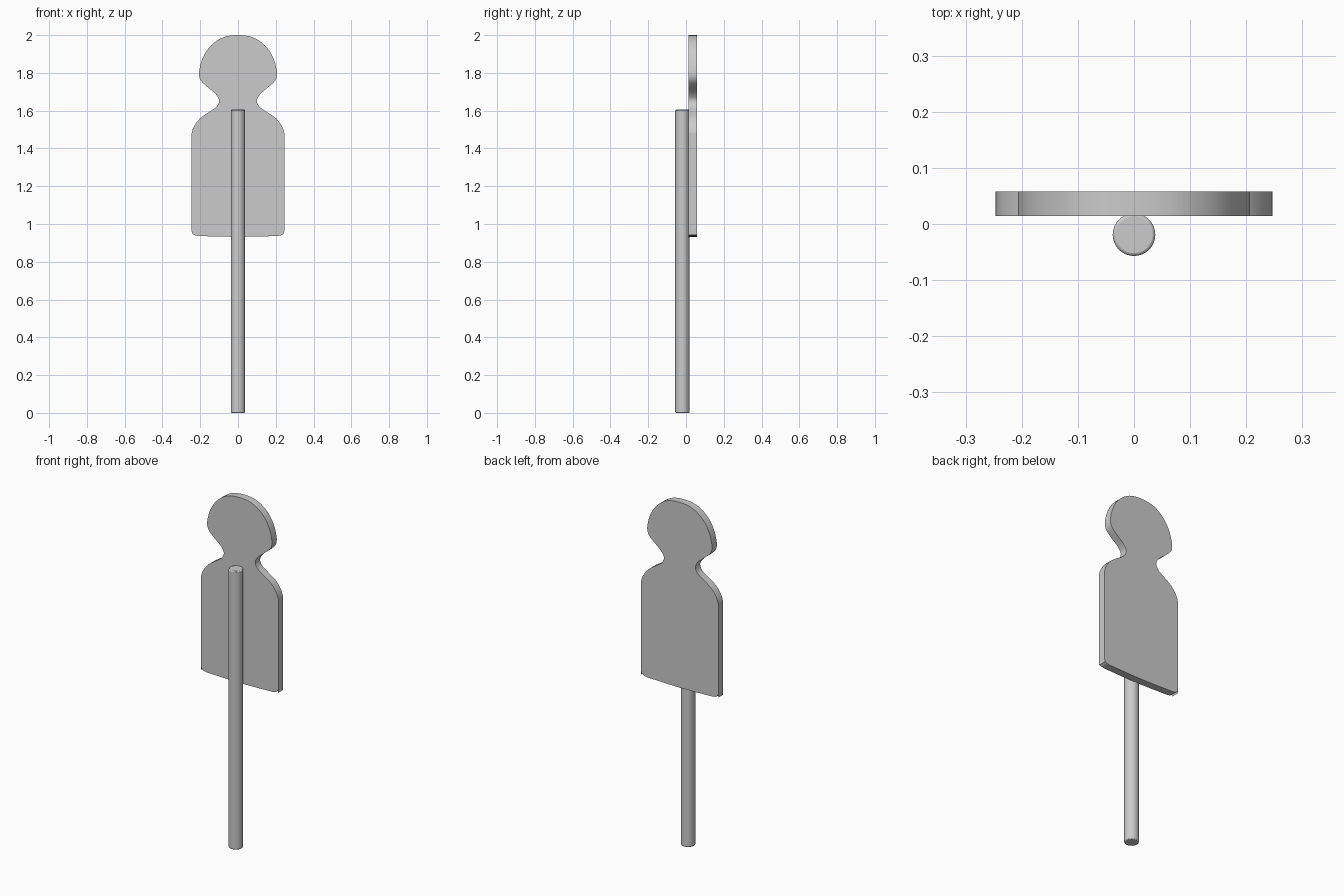
import bpy, bmesh
from mathutils import Vector

if "Cube" in bpy.data.objects:
    bpy.data.objects.remove(bpy.data.objects["Cube"])


def finish(bm, name, bevel, segments):
    bmesh.ops.recalc_face_normals(bm, faces=bm.faces)
    mesh = bpy.data.meshes.new(name)
    bm.to_mesh(mesh)
    bm.free()
    obj = bpy.data.objects.new(name, mesh)
    bpy.context.collection.objects.link(obj)
    mod = obj.modifiers.new("rounded_edges", "BEVEL")
    mod.width, mod.segments = bevel, segments
    mod.limit_method, mod.angle_limit = "ANGLE", 1.0
    bpy.ops.object.select_all(action="DESELECT")
    obj.select_set(True)
    bpy.context.view_layer.objects.active = obj
    bpy.ops.object.shade_smooth_by_angle(angle=0.7)
    return obj


def smooth_loop(pts, steps):
    """Closed Catmull-Rom curve through the points."""
    out, n = [], len(pts)
    for i in range(n):
        a, b, c, d = (Vector(pts[(i + k) % n]) for k in (-1, 0, 1, 2))
        for s in range(steps):
            t = s / steps
            out.append(0.5 * (2 * b + (c - a) * t + (2 * a - 5 * b + 4 * c - d) * t**2
                              + (3 * b - a - 3 * c + d) * t**3))
    return out


# Target board: half silhouette of head, neck and torso, mirrored and extruded
half = [(0, 2.0), (0.06, 1.994), (0.11, 1.972), (0.155, 1.932), (0.188, 1.877),
        (0.204, 1.82), (0.206, 1.785), (0.195, 1.757), (0.165, 1.728), (0.12, 1.69),
        (0.1, 1.655), (0.113, 1.622), (0.145, 1.598), (0.2, 1.56), (0.234, 1.515),
        (0.246, 1.475), (0.247, 1.44), (0.247, 0.98), (0.245, 0.96), (0.237, 0.945),
        (0.218, 0.938), (0.19, 0.936), (0, 0.932)]
outline = half + [(-x, z) for x, z in half[-2:0:-1]]
bm = bmesh.new()
face = bm.faces.new([bm.verts.new((p.x, 0.014, p.y)) for p in smooth_loop(outline, 3)])
ext = bmesh.ops.extrude_face_region(bm, geom=[face])
bmesh.ops.translate(bm, vec=(0, 0.044, 0),
                    verts=[v for v in ext["geom"] if isinstance(v, bmesh.types.BMVert)])
if len([f for f in bm.faces if len(f.verts) > 4]) < 2:
    bm.faces.new(face.verts)
finish(bm, "silhouette_board", 0.008, 3)

# Support post
bm = bmesh.new()
bmesh.ops.create_cone(bm, cap_ends=True, segments=32, radius1=0.038, radius2=0.038, depth=1.605)
bmesh.ops.translate(bm, vec=(0, -0.019, 0.8025), verts=bm.verts)
finish(bm, "support_post", 0.005, 2)
